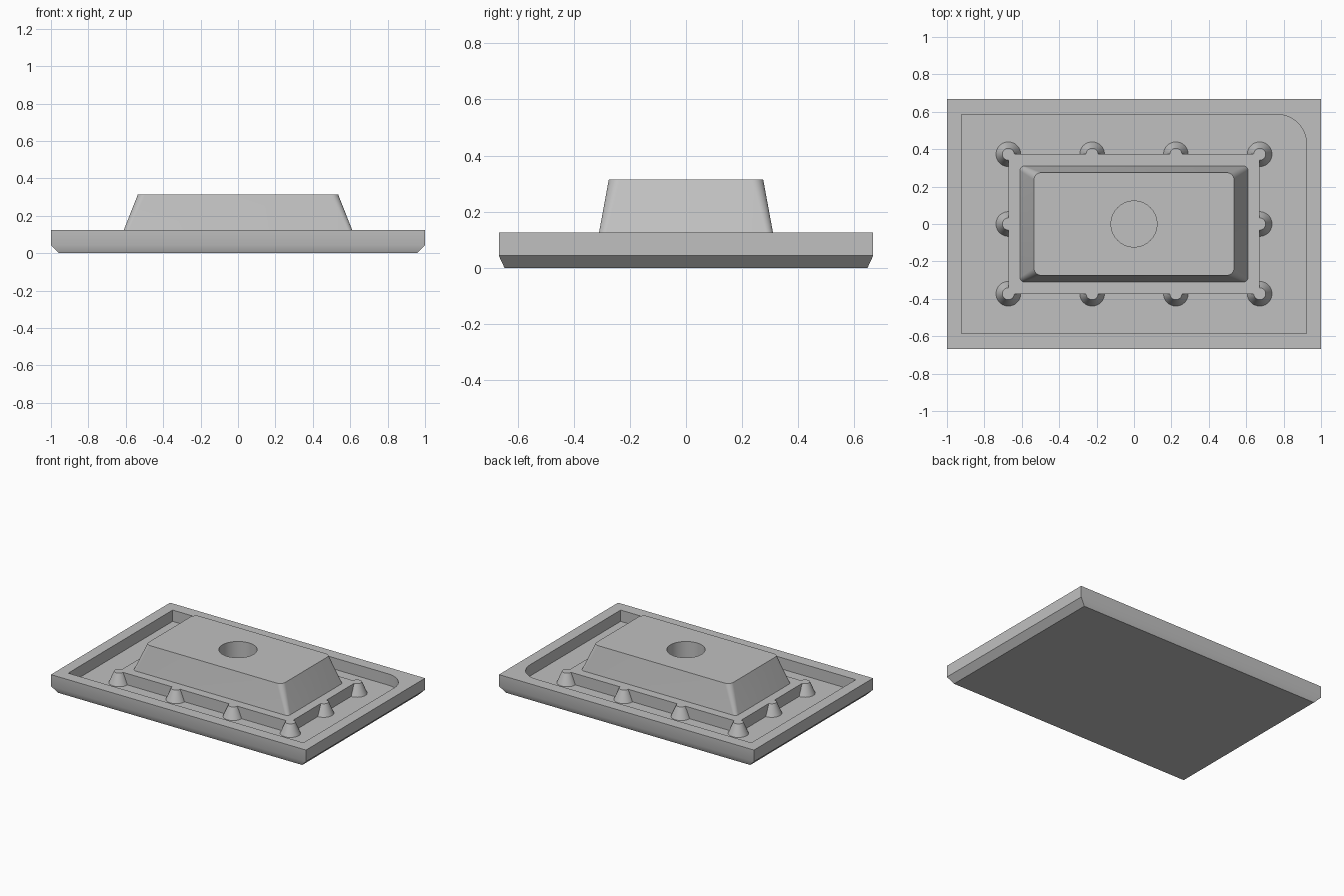
import bpy, bmesh
from math import cos, sin, pi, radians

default = bpy.data.objects.get("Cube")
if default:
    bpy.data.objects.remove(default, do_unlink=True)

grey = bpy.data.materials.new("plain grey")
grey.use_nodes = True
grey.diffuse_color = (0.53, 0.53, 0.53, 1)
grey.node_tree.nodes["Principled BSDF"].inputs["Base Color"].default_value = (0.53, 0.53, 0.53, 1)


def outline(hx, hy, radii=(0, 0, 0, 0), steps=8):
    """Rectangle outline; radii go round from the +x +y corner, anticlockwise."""
    points = []
    signs = ((1, 1), (-1, 1), (-1, -1), (1, -1))
    for i, ((sx, sy), r) in enumerate(zip(signs, radii)):
        if r == 0:
            points.append((sx * hx, sy * hy))
            continue
        for k in range(steps + 1):
            a = (i + k / steps) * pi / 2
            points.append((sx * (hx - r) + r * cos(a), sy * (hy - r) + r * sin(a)))
    return points


def circle(x, y, r, sides=40):
    return [(x + r * cos(2 * pi * k / sides), y + r * sin(2 * pi * k / sides))
            for k in range(sides)]


def loft(name, layers):
    """Closed solid through matching outlines given as (z, outline) layers."""
    bm = bmesh.new()
    rings = [[bm.verts.new((x, y, z)) for x, y in pts] for z, pts in layers]
    bm.faces.new(rings[0][::-1])
    bm.faces.new(rings[-1])
    for low, high in zip(rings, rings[1:]):
        for i in range(len(low)):
            j = (i + 1) % len(low)
            bm.faces.new((low[i], low[j], high[j], high[i]))
    mesh = bpy.data.meshes.new(name)
    bm.to_mesh(mesh)
    bm.free()
    mesh.materials.append(grey)
    obj = bpy.data.objects.new(name, mesh)
    bpy.context.collection.objects.link(obj)
    return obj


def select(obj):
    bpy.ops.object.select_all(action='DESELECT')
    obj.select_set(True)
    bpy.context.view_layer.objects.active = obj


def cut(obj, cutter):
    cutter.hide_render = True
    mod = obj.modifiers.new("cut", 'BOOLEAN')
    mod.operation, mod.solver, mod.object = 'DIFFERENCE', 'EXACT', cutter
    select(obj)
    bpy.ops.object.modifier_apply(modifier=mod.name)
    bpy.data.objects.remove(cutter, do_unlink=True)


TOP, FLOOR = 0.125, 0.045
parts = []

# Tray with a chamfered underside and a recess that has one rounded corner
tray = loft("tray", [(0, outline(0.957, 0.647)),
                     (0.043, outline(1, 0.667)),
                     (TOP, outline(1, 0.667))])
recess = outline(0.922, 0.585, (0.155, 0, 0, 0), 16)
cut(tray, loft("recess_cutter", [(FLOOR, recess), (0.3, recess)]))
parts.append(tray)

# Raised platform, flush with the rim
PX, PY = 0.672, 0.373
platform = outline(PX, PY)
parts.append(loft("platform", [(FLOOR, platform), (TOP, platform)]))

# Tapered block with rounded upright edges and a round hole
block = loft("tapered_block", [(TOP, outline(0.61, 0.31, (0.025,) * 4)),
                               (0.315, outline(0.535, 0.275, (0.04,) * 4))])
hole = circle(0, 0, 0.123, 64)
cut(block, loft("hole_cutter", [(0.1, hole), (0.4, hole)]))
parts.append(block)

# Conical studs around the platform edge
spots = [(x, y) for y in (-PY, PY) for x in (-PX, -PX / 3, PX / 3, PX)]
spots += [(-PX, 0), (PX, 0)]
for n, (x, y) in enumerate(spots, 1):
    parts.append(loft(f"stud_{n}", [(FLOOR, circle(x, y, 0.066)),
                                    (TOP, circle(x, y, 0.032))]))

for part in parts:
    select(part)
    bpy.ops.object.shade_smooth_by_angle(angle=radians(30))
